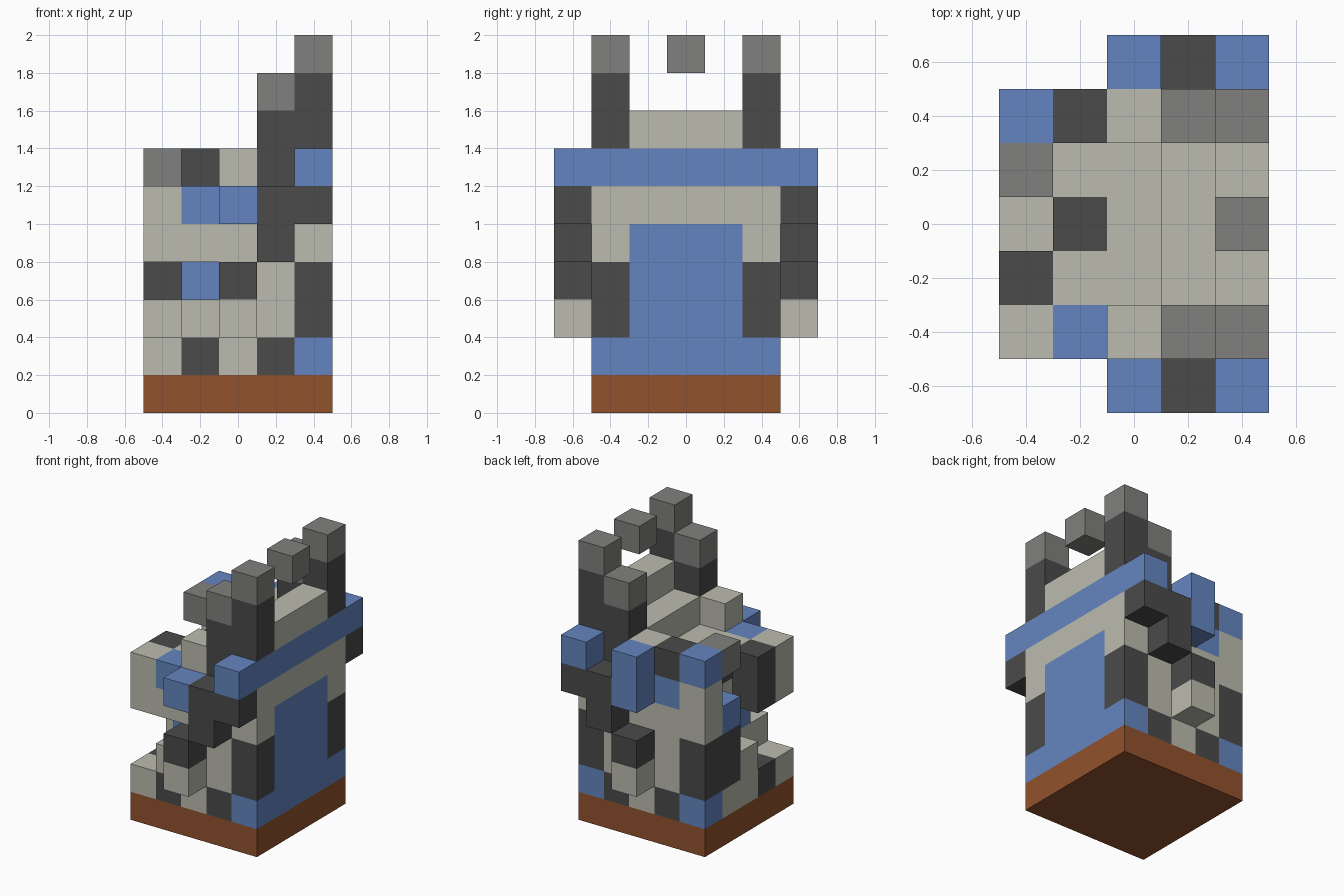
import bpy, bmesh
from mathutils import Vector

if "Cube" in bpy.data.objects:
    bpy.data.objects.remove(bpy.data.objects["Cube"], do_unlink=True)

CELL = 0.2
COLOURS = {
    "pale_stone": (0.50, 0.50, 0.43),
    "dark_stone": (0.069, 0.069, 0.069),
    "grey_stone": (0.216, 0.22, 0.21),
    "blue": (0.127, 0.235, 0.527),
    "brown_clay": (0.287, 0.084, 0.026),
}
SLOTS = list(COLOURS)


def make_material(name, rgb):
    mat = bpy.data.materials.new(name)
    mat.use_nodes = True
    mat.diffuse_color = (*rgb, 1)
    shader = next(n for n in mat.node_tree.nodes if n.type == "BSDF_PRINCIPLED")
    shader.inputs["Base Color"].default_value = (*rgb, 1)
    shader.inputs["Roughness"].default_value = 0.9
    return mat


materials = [make_material(name, rgb) for name, rgb in COLOURS.items()]
cells = {}  # grid cell -> (part, colour)


def span(v):
    return range(v[0], v[1] + 1) if isinstance(v, tuple) else (v,)


def block(part, colour, x, y, z, mirror=False):
    """Fill a box of grid cells; mirror repeats it on the other y side."""
    for i in span(x):
        for j in span(y):
            for k in span(z):
                cells[i, j, k] = (part, colour)
                if mirror:
                    cells[i, 6 - j, k] = (part, colour)


def clear(x, y, z):
    for i in span(x):
        for j in span(y):
            for k in span(z):
                cells.pop((i, j, k), None)


# Plinth and solid body
block("plinth", "brown_clay", (0, 4), (1, 5), 0)
block("body", "pale_stone", (1, 4), (1, 5), (1, 5))
block("foot_course", "pale_stone", 0, (1, 5), 1)
block("foot_course", "dark_stone", 1, 1, 1, mirror=True)
block("foot_course", "dark_stone", 3, 1, 1, mirror=True)
block("foot_course", "dark_stone", 0, 2, 1)
block("foot_course", "blue", 0, 5, 1)

# Back panel with its dark side posts and blue band
block("back_panel", "blue", 4, (1, 5), 1)
block("back_panel", "blue", 4, (2, 4), (2, 4))
block("back_post", "dark_stone", 4, 1, (2, 3), mirror=True)
block("back_band", "blue", 4, (0, 6), 6)

# Stepped crown
block("crown_step", "pale_stone", 3, (2, 4), 6)
block("crown_step", "pale_stone", 4, (2, 4), 7)
block("crown_step", "pale_stone", 2, 1, 6, mirror=True)

# Horns and the floating block between them
block("horn", "dark_stone", 3, 1, (6, 7), mirror=True)
block("horn", "grey_stone", 3, 1, 8, mirror=True)
block("horn", "dark_stone", 4, 1, (7, 8), mirror=True)
block("horn", "grey_stone", 4, 1, 9, mirror=True)
block("floating_block", "grey_stone", 4, 3, 9)

# Side arms stepping down towards the open face
block("arm", "dark_stone", (3, 4), 0, 5, mirror=True)
block("arm", "dark_stone", 3, 0, 4, mirror=True)
block("arm", "blue", 2, 0, 5, mirror=True)
block("arm", "blue", 2, 6, 6)
block("hand", "dark_stone", 2, 0, 3, mirror=True)
block("hand", "pale_stone", 2, 0, 2, mirror=True)

# Mouth hollow
clear(1, 1, 3)
block("mouth", "blue", 1, (2, 4), 3)
block("mouth", "dark_stone", 1, 3, 5)
block("tongue", "pale_stone", 0, 3, 2)

# Broken face on the open side
block("cheek", "blue", 1, 1, 5, mirror=True)
block("brow", "pale_stone", 0, 1, (4, 5))
block("brow", "dark_stone", 0, 2, (4, 5))
block("jaw", "dark_stone", 0, (4, 5), (2, 3))
block("jaw", "pale_stone", 0, 5, (4, 5))
block("jaw", "blue", 0, 4, 4)
block("face_top", "blue", 0, 5, 6)
block("face_top", "grey_stone", 0, 4, 6)
block("face_top", "dark_stone", 1, 5, 6)


def build(part):
    """Make one mesh from the exposed faces of a part's cells."""
    bm = bmesh.new()
    for cell, (owner, colour) in cells.items():
        if owner != part:
            continue
        centre = Vector((cell[0] - 2, cell[1] - 3, cell[2] + 0.5)) * CELL
        for axis in range(3):
            for sign in (-1, 1):
                near = list(cell)
                near[axis] += sign
                if tuple(near) in cells:
                    continue
                n, u, v = Vector(), Vector(), Vector()
                n[axis] = sign
                u[(axis + 1) % 3] = 1
                v[(axis + 2) % 3] = sign
                corners = [n - u - v, n + u - v, n + u + v, n - u + v]
                face = bm.faces.new(
                    [bm.verts.new(centre + c * CELL / 2) for c in corners])
                face.material_index = SLOTS.index(colour)
    bmesh.ops.remove_doubles(bm, verts=bm.verts, dist=CELL / 100)
    mesh = bpy.data.meshes.new(part)
    bm.to_mesh(mesh)
    bm.free()
    for mat in materials:
        mesh.materials.append(mat)
    bpy.context.collection.objects.link(bpy.data.objects.new(part, mesh))


for part in sorted({owner for owner, colour in cells.values()}):
    build(part)
